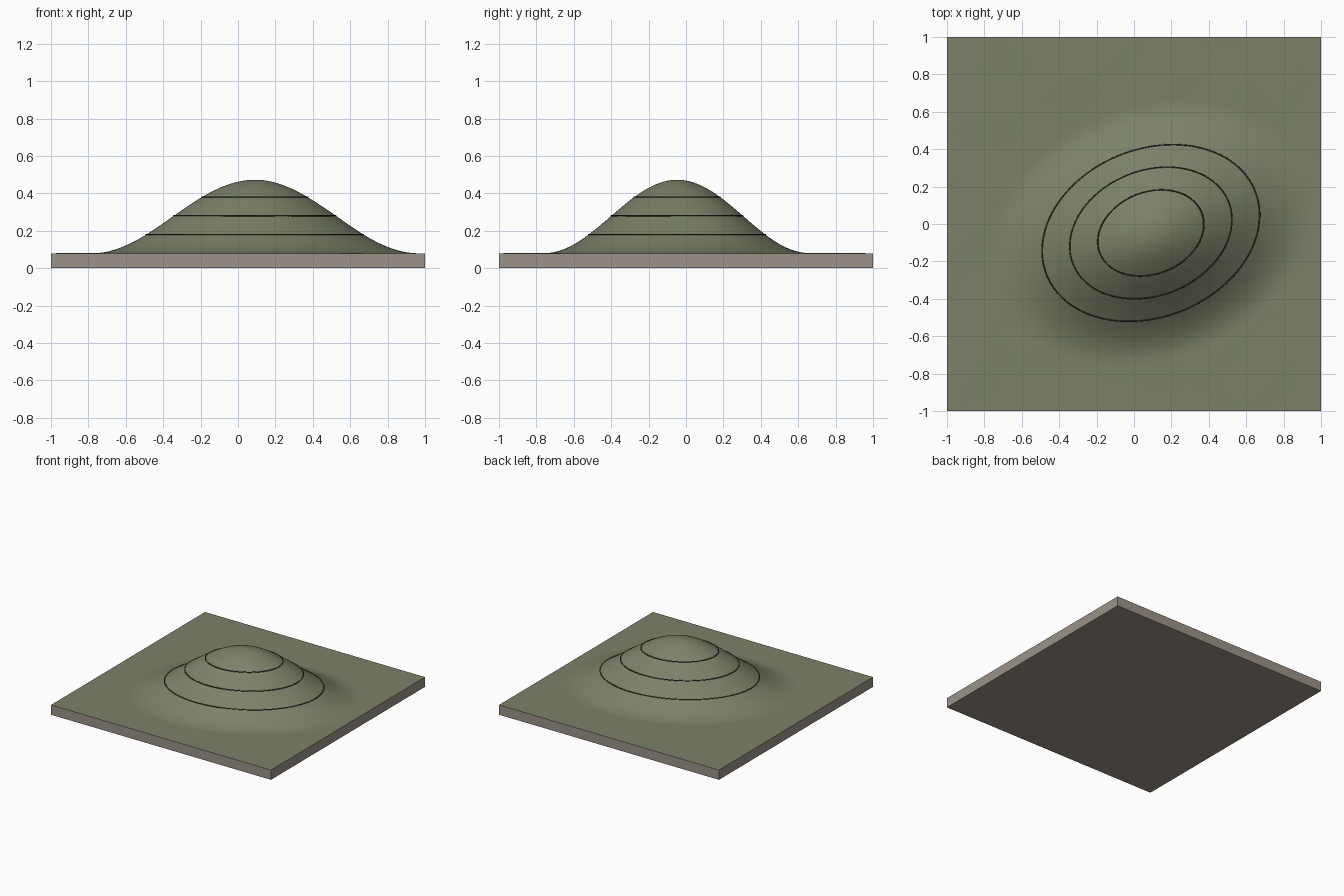
import bpy, bmesh, math
from mathutils import Vector, noise

if "Cube" in bpy.data.objects:
    bpy.data.objects.remove(bpy.data.objects["Cube"])

BASE, HEIGHT = 0.08, 0.393
CX, CY = 0.09, -0.048
A, B, ANG = 0.905, 0.675, math.radians(22)
N = 128


def material(name, rgb):
    m = bpy.data.materials.new(name)
    m.diffuse_color = (*rgb, 1)
    m.use_nodes = True
    m.node_tree.nodes["Principled BSDF"].inputs["Base Color"].default_value = m.diffuse_color
    return m


def hill(x, y):
    dx, dy = x - CX, y - CY
    u = (dx * math.cos(ANG) + dy * math.sin(ANG)) / A
    v = (-dx * math.sin(ANG) + dy * math.cos(ANG)) / B
    r = min(1, math.hypot(u, v))
    return BASE + HEIGHT * 0.5 * (1 + math.cos(math.pi * r))


grass = material("grass", (0.20, 0.22, 0.14))
earth = material("earth", (0.33, 0.29, 0.25))
ink = material("contour_ink", (0.03, 0.035, 0.025))

# Terrain block: hill surface on top, straight cut sides and flat underside
bm = bmesh.new()
bmesh.ops.create_grid(bm, x_segments=N, y_segments=N, size=1)
for v in bm.verts:
    x, y = v.co.x, v.co.y
    fade = min(1, 5 * (1 - max(abs(x), abs(y))))
    v.co.z = hill(x, y) + 0.0015 * fade * noise.noise(Vector((x * 4, y * 4, 0.3)))
for f in bm.faces:
    f.smooth = True
border = [e for e in bm.edges if e.is_boundary]
ext = bmesh.ops.extrude_edge_only(bm, edges=border)["geom"]
for g in ext:
    if isinstance(g, bmesh.types.BMVert):
        g.co.z = 0
    elif isinstance(g, bmesh.types.BMFace):
        g.material_index = 1
bottom = bmesh.ops.contextual_create(bm, geom=[e for e in bm.edges if e.is_boundary])
for f in bottom["faces"]:
    f.material_index = 1
bmesh.ops.recalc_face_normals(bm, faces=bm.faces[:])
mesh = bpy.data.meshes.new("terrain_block")
bm.to_mesh(mesh)
bm.free()
terrain = bpy.data.objects.new("terrain_block", mesh)
bpy.context.collection.objects.link(terrain)
mesh.materials.append(grass)
mesh.materials.append(earth)
bpy.context.view_layer.objects.active = terrain
terrain.select_set(True)
bpy.ops.object.shade_smooth_by_angle(angle=math.radians(40))


# Contour lines: thin closed tubes lying on the slope at even heights
def contour(name, z, steps=96):
    r = math.acos(2 * (z - BASE) / HEIGHT - 1) / math.pi
    curve = bpy.data.curves.new(name, "CURVE")
    curve.dimensions = "3D"
    curve.bevel_depth = 0.004
    curve.bevel_resolution = 1
    s = curve.splines.new("POLY")
    s.points.add(steps - 1)
    for i, p in enumerate(s.points):
        t = 2 * math.pi * i / steps
        u, v = A * r * math.cos(t), B * r * math.sin(t)
        p.co = (CX + u * math.cos(ANG) - v * math.sin(ANG),
                CY + u * math.sin(ANG) + v * math.cos(ANG), z, 1)
    s.use_cyclic_u = True
    curve.materials.append(ink)
    bpy.context.collection.objects.link(bpy.data.objects.new(name, curve))


for label, z in (("low", 0.18), ("middle", 0.28), ("high", 0.38)):
    contour(f"contour_line_{label}", z)
